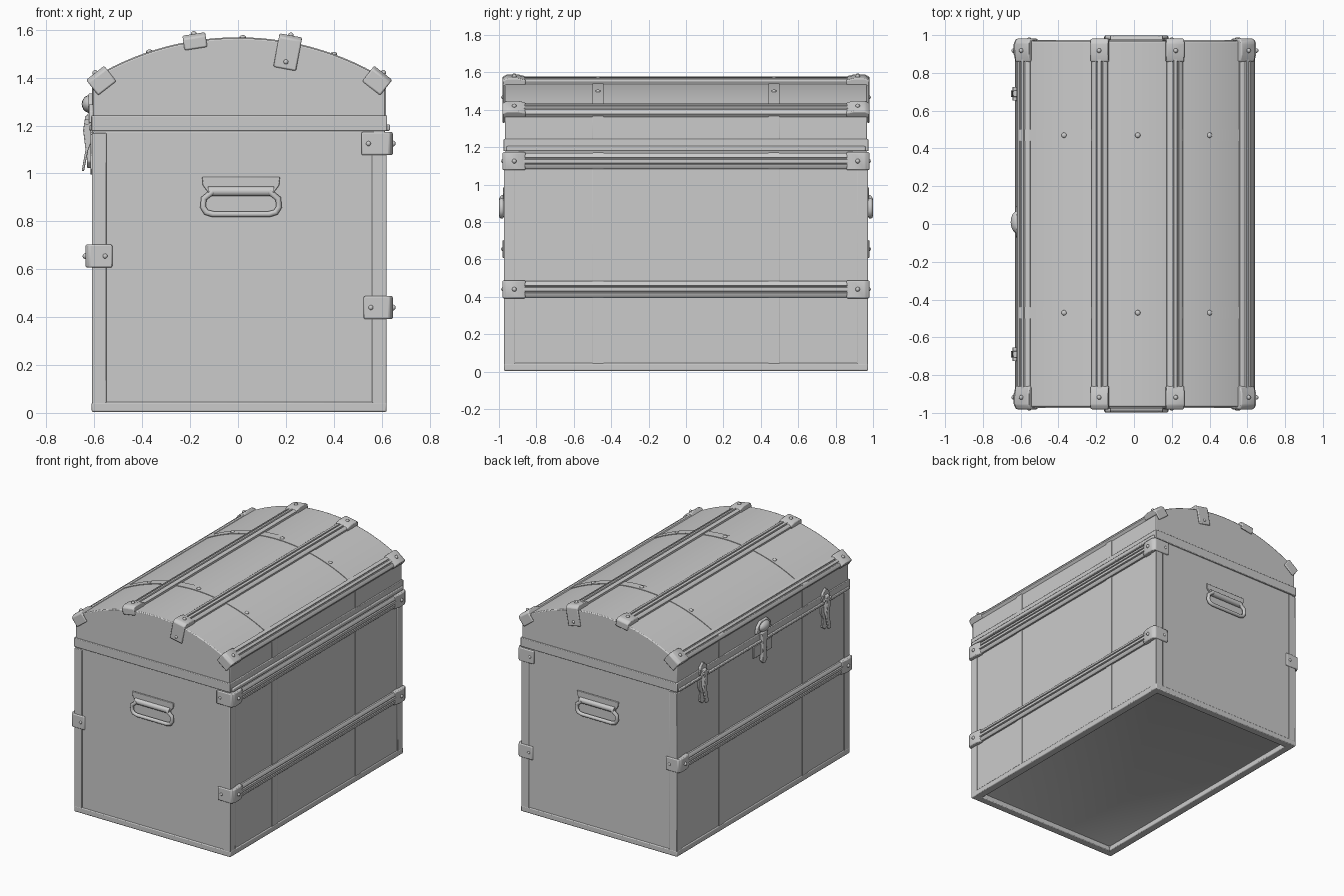
import bpy, bmesh, math
from mathutils import Matrix, Vector

if "Cube" in bpy.data.objects:
    bpy.data.objects.remove(bpy.data.objects["Cube"])

R, CZ = 1.17, 0.395            # lid dome radius and centre height
Y = Vector((0, 1, 0))
XL, XR, YE = -0.605, 0.615, 0.968
MID = (XL + XR) / 2


def dome(x, off=0.0):
    return CZ + math.sqrt((R + off) ** 2 - x * x)


def finish(name, bm, bevel=0.0, seg=2):
    bmesh.ops.recalc_face_normals(bm, faces=bm.faces)
    me = bpy.data.meshes.new(name)
    bm.to_mesh(me)
    bm.free()
    ob = bpy.data.objects.new(name, me)
    bpy.context.collection.objects.link(ob)
    if bevel:
        m = ob.modifiers.new("bevel", 'BEVEL')
        m.width, m.segments, m.limit_method = bevel, seg, 'ANGLE'
    bpy.ops.object.select_all(action='DESELECT')
    ob.select_set(True)
    bpy.context.view_layer.objects.active = ob
    bpy.ops.object.shade_smooth_by_angle(angle=math.radians(35))
    return ob


def prism(name, pts, depth, origin, ex, ey, bevel=0.0):
    """Extrude a 2D outline, drawn in the ex/ey plane, along ex x ey."""
    o, ex, ey = Vector(origin), Vector(ex), Vector(ey)
    ez = ex.cross(ey)
    bm = bmesh.new()
    f = bm.faces.new([bm.verts.new(o + ex * u + ey * v) for u, v in pts])
    g = bmesh.ops.extrude_face_region(bm, geom=[f])
    bmesh.ops.translate(bm, vec=ez * depth, verts=[e for e in g['geom'] if isinstance(e, bmesh.types.BMVert)])
    return finish(name, bm, bevel)


def box(name, x0, x1, y0, y1, z0, z1, bevel=0.003):
    pts = [(x0, y0), (x1, y0), (x1, y1), (x0, y1)]
    return prism(name, pts, z1 - z0, (0, 0, z0), (1, 0, 0), Y, bevel)


def ball(name, loc, scale):
    bm = bmesh.new()
    bmesh.ops.create_uvsphere(bm, u_segments=16, v_segments=10, radius=1,
                              matrix=Matrix.Translation(loc) @ Matrix.Diagonal((*scale, 1)))
    return finish(name, bm)


def tube(name, pts, r):
    cu = bpy.data.curves.new(name, 'CURVE')
    cu.dimensions, cu.bevel_depth, cu.bevel_resolution = '3D', r, 3
    cu.use_fill_caps = True
    sp = cu.splines.new('POLY')
    sp.points.add(len(pts) - 1)
    for p, c in zip(sp.points, pts):
        p.co = (*c, 1)
    ob = bpy.data.objects.new(name, cu)
    bpy.context.collection.objects.link(ob)
    bpy.ops.object.select_all(action='DESELECT')
    ob.select_set(True)
    bpy.context.view_layer.objects.active = ob
    bpy.ops.object.convert(target='MESH')
    bpy.ops.object.shade_smooth()


# Chest body with recessed underside
bm = bmesh.new()
bmesh.ops.create_cube(bm, size=1, matrix=Matrix.Translation((MID, 0, 0.595)) @ Matrix.Diagonal((XR - XL, 2 * YE, 1.17, 1)))
bottom = min(bm.faces, key=lambda f: f.calc_center_median().z)
bmesh.ops.inset_region(bm, faces=[bottom], thickness=0.075)
bmesh.ops.translate(bm, vec=(0, 0, 0.03), verts=bottom.verts)
finish("chest_body", bm, 0.008)

# Domed lid
def arc(off, n=28):
    xs = [XL - off + (XR - XL + 2 * off) * i / n for i in range(n + 1)]
    return [(x, dome(x, off)) for x in xs]

prism("lid", [(XR, 1.18)] + [(XL, 1.18)] + arc(0), 2 * YE, (0, YE, 0), (1, 0, 0), (0, 0, 1), 0.006)
box("lid_lip", XL - 0.008, XR + 0.008, -YE - 0.007, YE + 0.007, 1.178, 1.243, 0.004)
box("rear_hinge_strip", XR, XR + 0.02, -0.96, 0.96, 1.178, 1.205, 0.006)
box("front_seam_strip", XL - 0.018, XL, -0.96, 0.96, 1.18, 1.2, 0.005)

# Thin metal straps over lid and down both long sides
for s, tag in ((-1, "near"), (1, "far")):
    y = 0.47 * s
    pts = arc(0.004) + arc(-0.01)[::-1]
    prism("lid_strap_" + tag, pts, 0.06, (0, y + 0.03, 0), (1, 0, 0), (0, 0, 1))
    for x, side in ((XL, "front"), (XR, "rear")):
        box(f"{side}_strap_{tag}", x - 0.004, x + 0.004, y - 0.03, y + 0.03, 0.04, 1.17, 0.002)
        box(f"{side}_lid_strap_{tag}", x - 0.004, x + 0.004, y - 0.03, y + 0.03, 1.24, 1.38, 0.002)
    for x in (-0.37, 0.02, 0.40):
        ball("strap_rivet", (x, y, dome(x) + 0.004), (0.014, 0.014, 0.009))

# Corner posts and bottom edging, slightly proud of the body
for sy in (-1, 1):
    for x0, x1 in ((XL - 0.005, XL + 0.055), (XR - 0.055, XR + 0.005)):
        ya, yb = sorted((sy * (YE + 0.005), sy * (YE - 0.055)))
        box("corner_post", x0, x1, ya, yb, 0.03, 1.17, 0.004)
    ya, yb = sorted((sy * (YE + 0.006), sy * (YE - 0.05)))
    box("end_bottom_edge", XL - 0.006, XR + 0.006, ya, yb, 0.004, 0.045, 0.006)
for x0, x1, side in ((XL - 0.006, XL + 0.05, "front"), (XR - 0.05, XR + 0.006, "rear")):
    box(side + "_bottom_edge", x0, x1, -YE, YE, 0.004, 0.045, 0.006)

# Grooved wooden slats with metal end caps
HALF = [(0.043, -0.012), (0.043, 0.012), (0.036, 0.019), (0.019, 0.023), (0.016, 0.017), (0.012, 0.017), (0.009, 0.025)]
SLAT = HALF + [(-u, v) for u, v in HALF[::-1]]


def slat(name, x, z, deg, tongue):
    a = math.radians(deg)
    t, n = Vector((math.cos(a), 0, -math.sin(a))), Vector((math.sin(a), 0, math.cos(a)))
    base = Vector((x, 0, z))
    prism(name, SLAT, 2 * YE, base + Y * YE, t, n)
    cap = [(-0.11, -0.01), (-0.11, 0.022), (-0.07, 0.032), (-0.01, 0.032), (0.013, 0.018),
           (0.013, -tongue), (0, -tongue), (0, -0.01)]
    for s in (-1, 1):
        prism(name + "_cap", cap, 0.096, base + Y * s * YE - t * s * 0.048, Y * s, n, 0.008)
        ball(name + "_cap_nail", base + Y * s * (YE - 0.05) + n * 0.032, (0.012,) * 3)
        if tongue > 0.05:
            ball(name + "_tongue_nail", base + Y * s * (YE + 0.012) - n * (tongue - 0.03), (0.01, 0.008, 0.01))


for name, x, tongue in (("lid_front_slat", -0.18, 0.03), ("lid_rear_slat", 0.215, 0.11)):
    slat(name, x, dome(x), math.degrees(math.asin(x / R)), tongue)
slat("lid_front_edge_slat", -0.577, 1.395, -38, 0.05)
slat("lid_rear_edge_slat", 0.587, 1.395, 38, 0.05)
slat("rear_upper_slat", XR, 1.125, 90, 0.10)
slat("rear_lower_slat", XR, 0.44, 90, 0.09)
slat("front_slat", XL, 0.655, -90, 0.08)

# Carry handles on both ends
PLATE = [(-0.15, 0.985), (0.175, 0.985), (0.172, 0.95), (0.145, 0.915), (-0.12, 0.915), (-0.147, 0.95)]
BAIL = [(-0.105, 0.925), (-0.143, 0.895), (-0.146, 0.86), (-0.133, 0.838), (-0.105, 0.83), (0.13, 0.83),
        (0.158, 0.838), (0.171, 0.86), (0.168, 0.895), (0.13, 0.925)]
for s, tag in ((-1, "near"), (1, "far")):
    yo = YE if s < 0 else -YE
    prism("handle_plate_" + tag, PLATE, 0.01, (0, s * YE + (0 if s < 0 else 0.01), 0), (1, 0, 0), (0, 0, 1), 0.003)
    tube("handle_roll_" + tag, [(-0.125, s * 0.976, 0.925), (0.15, s * 0.976, 0.925)], 0.021)
    tube("handle_bail_" + tag, [(x, s * 0.986, z) for x, z in BAIL], 0.013)

# Draw latches on the front (-x) side
LATCH = [(-0.035, 1.02), (0, 0.995), (0.035, 1.02), (0.024, 1.08), (0.045, 1.12), (0.045, 1.165),
         (-0.045, 1.165), (-0.045, 1.12), (-0.024, 1.08)]
KEEPER = [(-0.045, 1.21), (0.045, 1.21), (0.035, 1.26), (0, 1.29), (-0.035, 1.26)]
LEVER = [(0, 1.25), (0.025, 1.24), (0.034, 1.18), (0.024, 1.1), (0.04, 1.01), (0.03, 1.01), (0.012, 1.1), (0, 1.13)]
for s in (-1, 1):
    y = 0.69 * s
    o = (XL, y, 0)
    prism("latch_plate", LATCH, 0.012, o, -Y, (0, 0, 1), 0.003)
    prism("latch_keeper", KEEPER, 0.018, o, -Y, (0, 0, 1), 0.004)
    prism("latch_lever", LEVER, 0.036, (XL - 0.008, y - 0.018, 0), (-1, 0, 0), (0, 0, 1), 0.004)
    tube("latch_pin", [(XL - 0.025, y - 0.035, 1.215), (XL - 0.025, y + 0.035, 1.215)], 0.012)

# Central lock: domed lid boss, hasp and lock plate
BOSS = [(-0.085, 1.255), (0.085, 1.255), (0.075, 1.3), (0.04, 1.335), (-0.04, 1.335), (-0.075, 1.3)]
prism("lock_boss", BOSS, 0.02, (XL, 0.01, 0), -Y, (0, 0, 1), 0.006)
ball("lock_boss_dome", (XL - 0.012, 0.01, 1.29), (0.036, 0.06, 0.038))
box("lock_plate", XL - 0.01, XL + 0.005, -0.095, 0.115, 1.09, 1.172)
HASP = [(-0.035, 1.25), (-0.022, 1.12), (-0.03, 1.05), (0, 1.02), (0.03, 1.05), (0.022, 1.12), (0.035, 1.25)]
prism("lock_hasp", HASP, 0.026, (XL, 0.01, 0), -Y, (0, 0, 1), 0.006)
